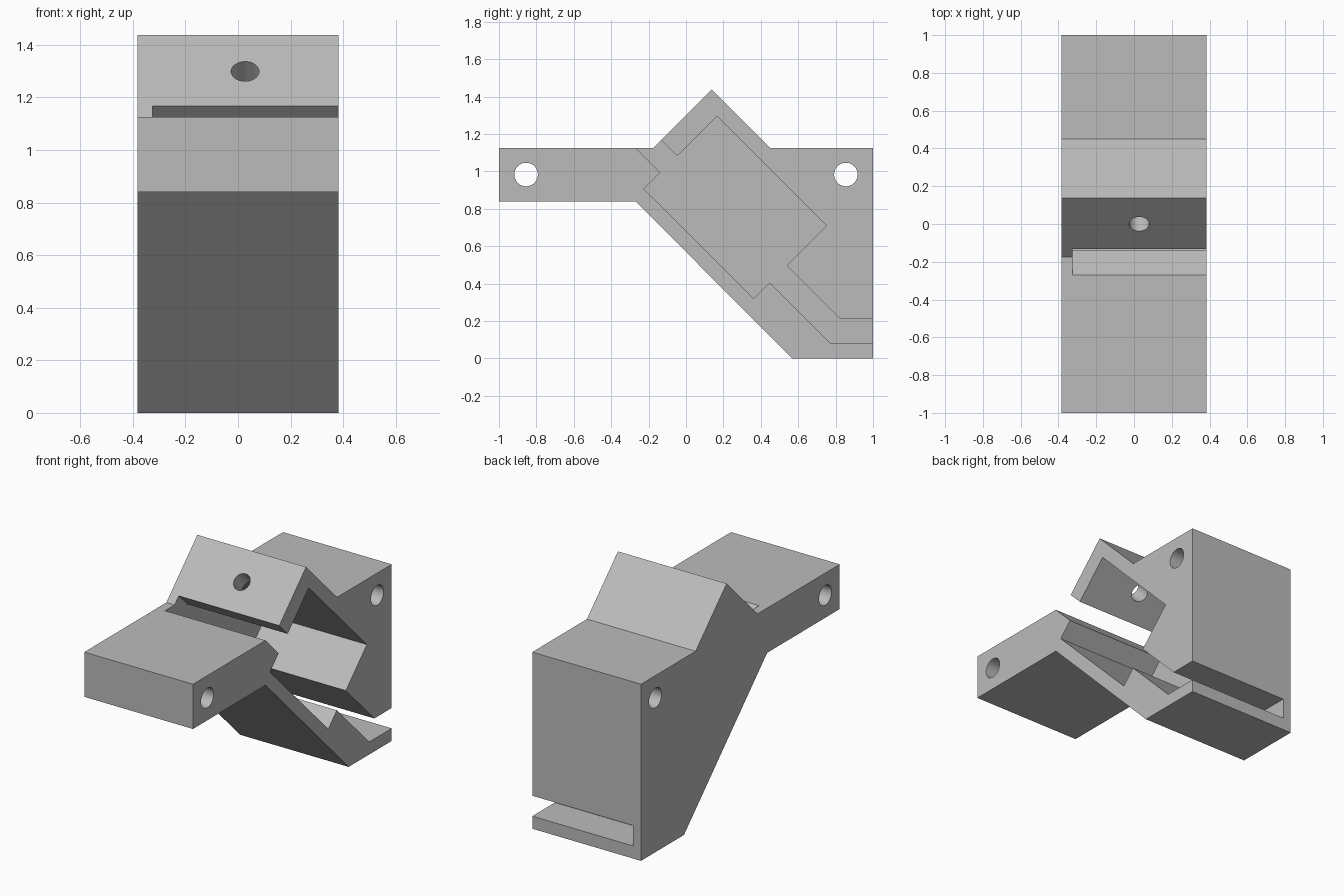
import bpy
import math
from mathutils import Vector

cube = bpy.data.objects.get("Cube")
if cube:
    bpy.data.objects.remove(cube, do_unlink=True)

HALF_WIDTH = 0.383
WALL = 0.058

grey = bpy.data.materials.new("plain grey")
grey.use_nodes = True
colour = (0.5, 0.5, 0.5, 1)
grey.diffuse_color = colour
grey.node_tree.nodes["Principled BSDF"].inputs["Base Color"].default_value = colour


def prism(name, profile, x0, x1):
    """Extrude a counter-clockwise (y, z) profile from x0 to x1."""
    n = len(profile)
    verts = [(x, y, z) for x in (x0, x1) for y, z in profile]
    faces = [tuple(reversed(range(n))), tuple(range(n, 2 * n))]
    faces += [(i, (i + 1) % n, (i + 1) % n + n, i + n) for i in range(n)]
    mesh = bpy.data.meshes.new(name)
    mesh.from_pydata(verts, [], faces)
    mesh.materials.append(grey)
    obj = bpy.data.objects.new(name, mesh)
    bpy.context.collection.objects.link(obj)
    return obj


def bore(name, centre, axis, radius, length):
    """Cylinder cutter along an axis."""
    bpy.ops.mesh.primitive_cylinder_add(vertices=48, radius=radius, depth=length, location=centre)
    obj = bpy.context.object
    obj.name = name
    obj.rotation_euler = Vector(axis).to_track_quat("Z", "Y").to_euler()
    obj.data.materials.append(grey)
    return obj


# Body outline: front arm, peaked head, back block, slanted underside
body = prism("bracket_body", [
    (-1, 0.84), (-0.27, 0.84), (0.567, 0), (1, 0), (1, 1.125),
    (0.45, 1.125), (0.138, 1.437), (-0.174, 1.125), (-1, 1.125),
], -HALF_WIDTH, HALF_WIDTH)

# Stepped pocket, open on the left side, at the top slot and at the back slot
pocket = prism("pocket_cutter", [
    (-0.47, 1.325), (-0.138, 0.993), (-0.225, 0.906), (0.362, 0.32),
    (0.448, 0.406), (0.774, 0.08), (1.1, 0.08), (1.1, 0.21),
    (0.825, 0.21), (0.538, 0.497), (0.75, 0.709), (0.165, 1.294),
    (-0.047, 1.082), (-0.33, 1.365),
], -HALF_WIDTH + WALL, HALF_WIDTH + 0.1)

# Cross holes in both ends and the slanted hole through the head
cutters = [pocket]
for label, y in (("front", -0.855), ("back", 0.855)):
    cutters.append(bore(label + "_hole_cutter", (0, y, 0.983), (1, 0, 0), 0.063, 1))
cutters.append(bore("head_hole_cutter", (0.027, 0, 1.299), (0, -1, 1), 0.053, 0.4))

for cutter in cutters:
    cutter.hide_render = True
    cutter.hide_viewport = True
    cut = body.modifiers.new(cutter.name, "BOOLEAN")
    cut.operation = "DIFFERENCE"
    cut.solver = "EXACT"
    cut.object = cutter

# Apply the cuts, then smooth only the hole walls
bpy.context.view_layer.update()
depsgraph = bpy.context.evaluated_depsgraph_get()
body.data = bpy.data.meshes.new_from_object(body.evaluated_get(depsgraph))
body.modifiers.clear()
for cutter in cutters:
    bpy.data.objects.remove(cutter, do_unlink=True)
bpy.ops.object.select_all(action="DESELECT")
body.select_set(True)
bpy.context.view_layer.objects.active = body
bpy.ops.object.shade_smooth_by_angle(angle=math.radians(30))
